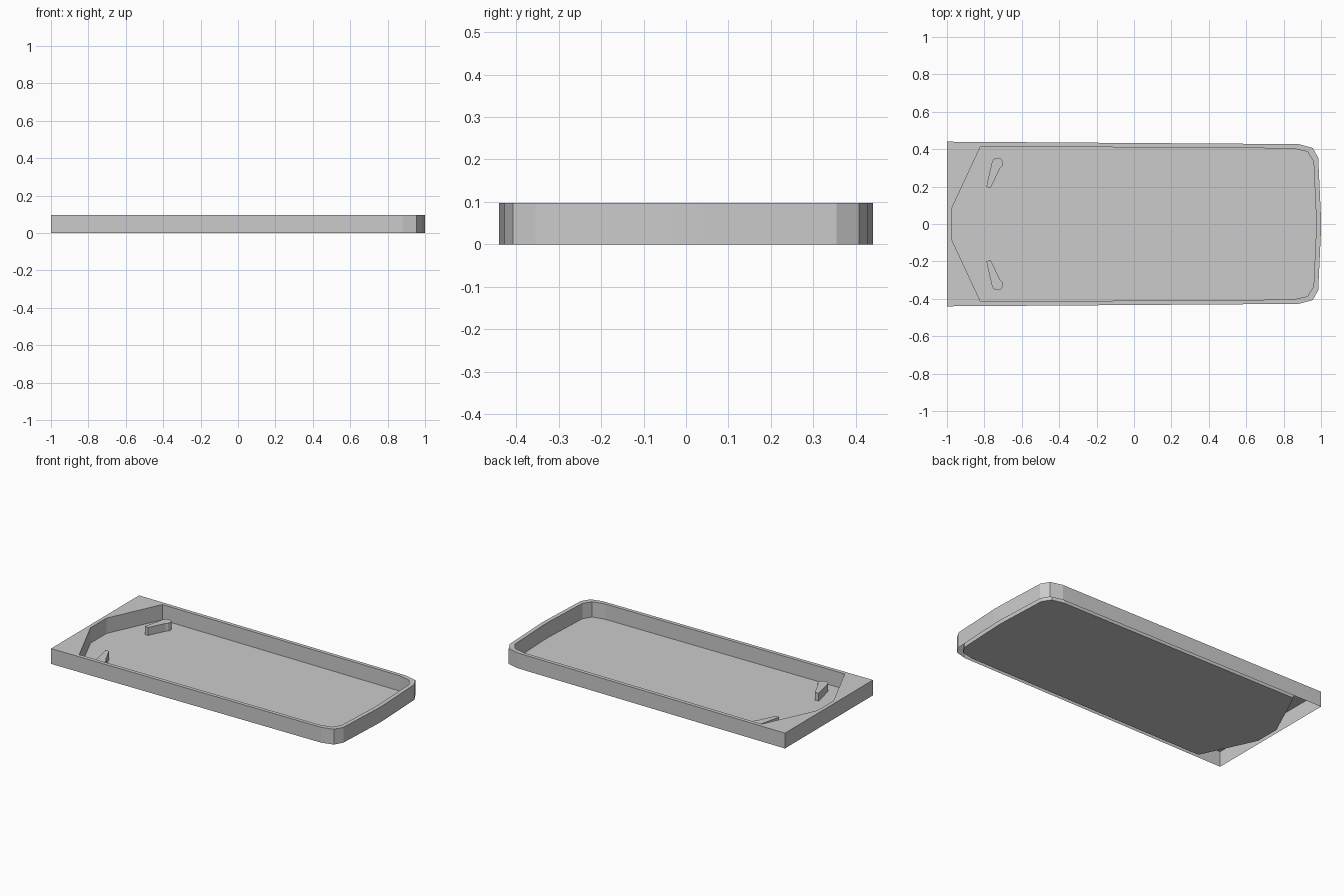
import bpy, math

if "Cube" in bpy.data.objects:
    bpy.data.objects.remove(bpy.data.objects["Cube"])

# Half outlines (y > 0), mirrored to closed counter-clockwise-ordered loops
OUTER = [(-1, 0.09), (-1, 0.44), (0.88, 0.427), (0.955, 0.407), (0.985, 0.355), (1, 0.03)]
INNER = [(-0.976, 0.08), (-0.82, 0.415), (0.85, 0.404), (0.927, 0.387), (0.96, 0.335), (0.974, 0.03)]


def mirrored(half):
    """Clockwise half outline plus its mirror, returned counter-clockwise."""
    loop = half + [(x, -y) for x, y in reversed(half)]
    return loop[::-1]


def make_object(name, verts, faces):
    mesh = bpy.data.meshes.new(name)
    mesh.from_pydata(verts, [], faces)
    mesh.update()
    obj = bpy.data.objects.new(name, mesh)
    bpy.context.collection.objects.link(obj)
    return obj


def ring(outline, z):
    return [(x, y, z) for x, y in outline]


def bands(n, count):
    """Quads joining successive rings of n vertices."""
    return [(r * n + i, r * n + (i + 1) % n, (r + 1) * n + (i + 1) % n, (r + 1) * n + i)
            for r in range(count - 1) for i in range(n)]


# Tray shell: outer wall, flat rim, inner wall and floor, hollow below the rim
H = 0.097
outer, inner = mirrored(OUTER), mirrored(INNER)
n = len(outer)
verts = ring(outer, 0) + ring(outer, H) + ring(inner, H) + ring(inner, 0)
make_object("tray_shell", verts, bands(n, 4) + [tuple(range(3 * n, 4 * n))])


# Teardrop pegs standing on the floor near the angled end
def peg(name, side):
    cx, cy, r = -0.73, 0.325, 0.03
    outline = [(-0.79, 0.198), (-0.766, 0.194)]
    for k in range(9):
        a = math.radians(-62 + k * 225 / 8)
        outline.append((cx + r * math.cos(a), cy + r * math.sin(a)))
    outline = [(x, side * y) for x, y in outline]
    if side < 0:
        outline.reverse()
    m = len(outline)
    make_object(name, ring(outline, 0) + ring(outline, 0.05),
                bands(m, 2) + [tuple(range(m, 2 * m))])


peg("back_peg", 1)
peg("front_peg", -1)
